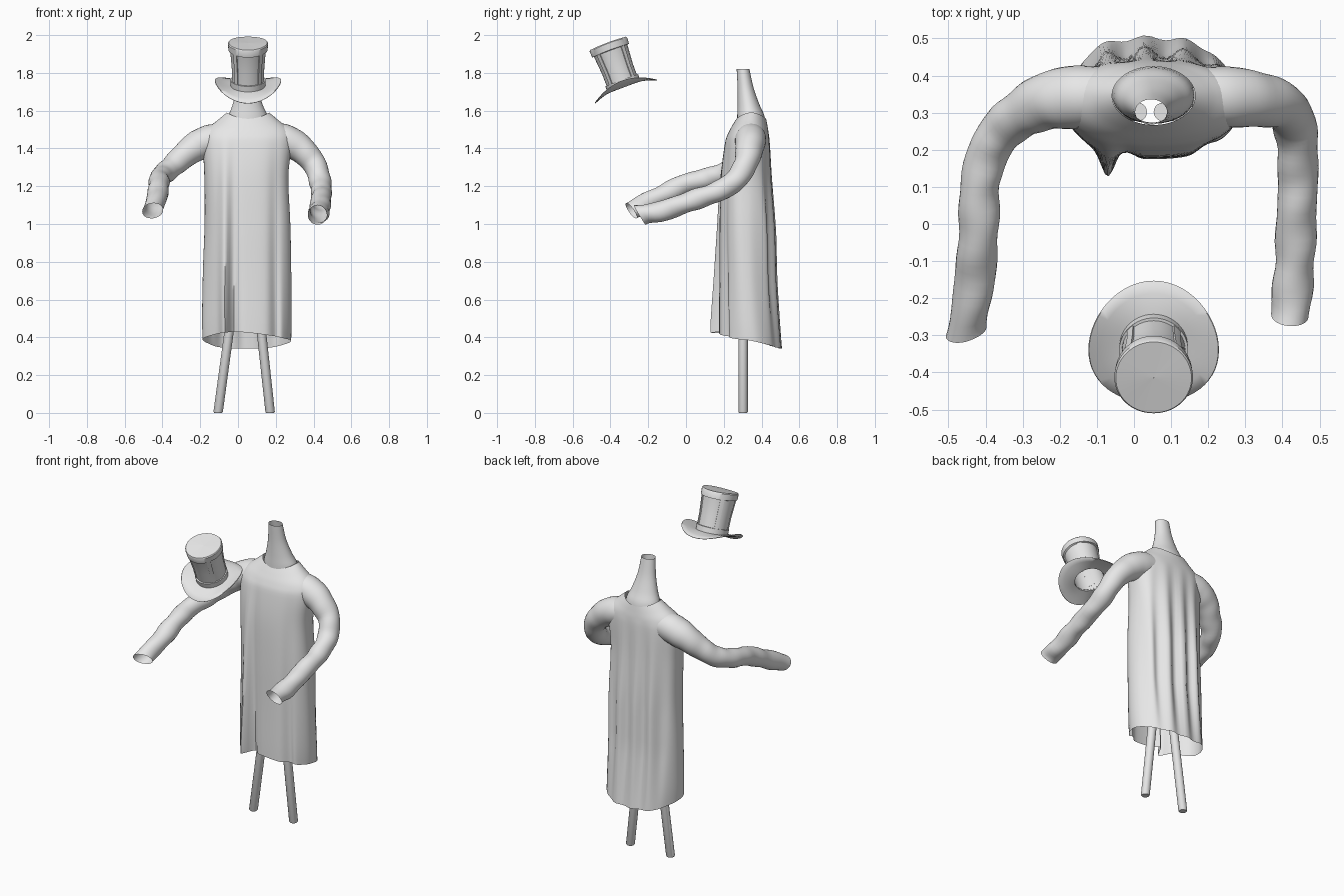
import bpy, math
from mathutils import Vector, Matrix

if "Cube" in bpy.data.objects:
    bpy.data.objects.remove(bpy.data.objects["Cube"])

TAU = 2 * math.pi
grey = bpy.data.materials.new("plain_grey")
grey.diffuse_color = (0.8, 0.8, 0.8, 1)
grey.use_nodes = True
grey.node_tree.nodes["Principled BSDF"].inputs["Base Color"].default_value = grey.diffuse_color


def add_mesh(name, verts, faces, angle=40):
    me = bpy.data.meshes.new(name)
    me.from_pydata(verts, [], faces)
    me.materials.append(grey)
    ob = bpy.data.objects.new(name, me)
    bpy.context.collection.objects.link(ob)
    bpy.ops.object.select_all(action='DESELECT')
    ob.select_set(True)
    bpy.context.view_layer.objects.active = ob
    bpy.ops.object.shade_smooth_by_angle(angle=math.radians(angle))
    return ob


def loft(name, rings, caps=False, angle=40):
    """Skin a list of closed rings running upward (or along a path)."""
    n = len(rings[0])
    verts = [v for r in rings for v in r]
    faces = [(k * n + i, k * n + (i + 1) % n, (k + 1) * n + (i + 1) % n, (k + 1) * n + i)
             for k in range(len(rings) - 1) for i in range(n)]
    if caps:
        faces.append(tuple(reversed(range(n))))
        faces.append(tuple(range(len(verts) - n, len(verts))))
    return add_mesh(name, verts, faces, angle)


def spline(keys, steps):
    """Catmull-Rom through rows of numbers."""
    out = []
    last = len(keys) - 1
    for k in range(last):
        a, b, c, d = (keys[max(0, min(last, j))] for j in (k - 1, k, k + 1, k + 2))
        for s in range(steps):
            t = s / steps
            out.append([0.5 * (2 * q + (r - p) * t + (2 * p - 5 * q + 4 * r - u) * t * t
                               + (3 * q - p - 3 * r + u) * t ** 3)
                        for p, q, r, u in zip(a, b, c, d)])
    return out + [list(keys[-1])]


def bell(v, centre, width):
    return math.exp(-((v - centre) / width) ** 2)


def power(v, e):
    return math.copysign(abs(v) ** e, v)


# Robe: rows are z, centre x, half width, front y, back y
robe_keys = [
    (0.385, 0.047, 0.226, 0.175, 0.480),
    (0.50, 0.047, 0.229, 0.175, 0.475),
    (0.75, 0.048, 0.228, 0.177, 0.467),
    (1.00, 0.050, 0.224, 0.178, 0.460),
    (1.25, 0.044, 0.222, 0.185, 0.448),
    (1.42, 0.050, 0.235, 0.205, 0.442),
    (1.495, 0.053, 0.222, 0.225, 0.437),
    (1.55, 0.053, 0.160, 0.248, 0.430),
    (1.59, 0.053, 0.112, 0.267, 0.424)]
rings = []
for z, cx, hw, yf, yb in spline(robe_keys, 5):
    t = max(0, min(1, (1.5 - z) / 1.1))          # folds deepen toward the hem
    neck = max(0, (z - 1.45) / 0.14)
    hem = max(0, 1 - (z - 0.385) / 0.3)
    ring = []
    for i in range(112):
        a = TAU * i / 112
        c, s = math.cos(a), math.sin(a)
        e = 0.82 if z < 1.45 else 0.82 + 0.18 * neck
        x = cx + hw * power(c, e)
        y = (yf + yb) / 2 + (yb - yf) / 2 * power(s, e)
        w = abs(s)
        if s < 0:    # front placket fold and side grooves
            y -= 0.068 * t * bell(x, -0.072, 0.026) * w
            y += t * w * (0.03 * bell(x, -0.02, 0.022) + 0.035 * bell(x, 0.20, 0.03))
        else:        # back pleats
            y += 0.016 * min(1, 2 * t) * w * math.cos((x - 0.03) * TAU / 0.105) * (1 - 0.6 * hem)
            y += 0.022 * hem * w
        x += 0.009 * t * abs(c) * math.sin(5 * a + 2.5 * z)
        lean = -0.045 * s * hem - 0.025 * max(0, -s) * max(0, x) / 0.25 * hem
        ring.append(Vector((x, y, z + lean - 0.033 * neck * s * s)))
    rings.append(ring)
loft("robe", rings, angle=60)

# Neck: open tapering stem
neck_keys = [
    (1.50, 0.053, 0.112, 0.270, 0.424),
    (1.57, 0.053, 0.104, 0.271, 0.416),
    (1.63, 0.051, 0.080, 0.273, 0.390),
    (1.72, 0.048, 0.055, 0.273, 0.358),
    (1.82, 0.046, 0.043, 0.268, 0.336)]
loft("neck", [[Vector((cx + hw * math.cos(TAU * i / 32),
                       (yf + yb) / 2 + (yb - yf) / 2 * math.sin(TAU * i / 32), z))
               for i in range(32)] for z, cx, hw, yf, yb in spline(neck_keys, 4)])


# Sleeves: rows are x, y, z, radius; ends stay open
def sleeve(name, keys, phase):
    path = spline(keys, 6)
    pts = [Vector(p[:3]) for p in path]
    normal = Vector((0, 0, 1))
    out = []
    for k, p in enumerate(pts):
        tan = (pts[min(k + 1, len(pts) - 1)] - pts[max(k - 1, 0)]).normalized()
        normal = (normal - tan * normal.dot(tan)).normalized()
        side = tan.cross(normal)
        u = k / (len(pts) - 1)
        cuff = max(0, (u - 0.88) / 0.12)
        ring = []
        for i in range(28):
            a = TAU * i / 28
            r = path[k][3] * (1 + 0.05 * u * math.sin(2 * a + k * 0.9 + phase)
                              + 0.03 * u * math.sin(k * 1.3 + phase))
            q = p + r * (normal * math.sin(a) + side * math.cos(a))
            q += tan * cuff * 0.022 * math.sin(a + phase)   # slanted cuff
            ring.append(q)
        out.append(ring)
    return loft(name, out, angle=60)


sleeve("left_sleeve", [
    (-0.06, 0.345, 1.455, 0.075), (-0.15, 0.342, 1.440, 0.085), (-0.23, 0.332, 1.405, 0.078),
    (-0.305, 0.295, 1.345, 0.065), (-0.37, 0.235, 1.285, 0.058), (-0.412, 0.13, 1.247, 0.054),
    (-0.418, 0.0, 1.212, 0.054), (-0.428, -0.14, 1.145, 0.054), (-0.452, -0.29, 1.070, 0.050)], 0.6)
sleeve("right_sleeve", [
    (0.15, 0.345, 1.460, 0.075), (0.25, 0.342, 1.445, 0.082), (0.335, 0.335, 1.395, 0.074),
    (0.405, 0.315, 1.315, 0.062), (0.435, 0.255, 1.225, 0.058), (0.442, 0.15, 1.165, 0.054),
    (0.438, 0.02, 1.120, 0.054), (0.432, -0.12, 1.070, 0.054), (0.420, -0.245, 1.048, 0.052)], 1.2)

# Legs: two splayed poles reaching up inside the robe
for name, foot, top in (("left_leg", -0.105, 0.010), ("right_leg", 0.170, 0.078)):
    loft(name, [[Vector((x + r * math.cos(TAU * i / 20), 0.302 + r * math.sin(TAU * i / 20), z))
                 for i in range(20)]
                for x, z, r in ((foot, 0, 0.021), (foot, 0.006, 0.025), (top, 0.85, 0.025))], caps=True)

# Top hat, built upright and then tipped forward
tip = Matrix.Translation((0.053, -0.328, 1.728)) @ Matrix.Rotation(math.radians(20.5), 4, 'X')


def lathe(name, profile, angle=35):
    out = []
    for r, z in profile:
        ring = []
        for i in range(56):
            x, y = r * math.cos(TAU * i / 56), r * math.sin(TAU * i / 56)
            curl = max(0, (r - 0.085) / 0.09) ** 1.5        # saddle-shaped brim
            lift = 0.03 * curl * (x * x - y * y) / (r * r)
            ring.append(Vector((x, y, z + lift)))
        out.append(ring)
    ob = loft(name, out, angle=angle)
    ob.matrix_world = tip
    return ob


lathe("hat_brim", [(0.085, -0.004), (0.11, -0.004), (0.145, -0.003), (0.174, -0.002), (0.176, 0.001),
                   (0.174, 0.004), (0.145, 0.004), (0.11, 0.004), (0.085, 0.005)], 60)
lathe("hat_crown", [(0.085, -0.004), (0.086, 0.10), (0.094, 0.20), (0.100, 0.232)])
lathe("hat_base_band", [(0.084, 0.004), (0.092, 0.004), (0.093, 0.036), (0.085, 0.036)])
lathe("hat_top", [(0.093, 0.203), (0.104, 0.205), (0.106, 0.240), (0.102, 0.246), (0.001, 0.246)])

# Four upright ribs framing the crown panels
for q in range(4):
    ribs = []
    for r, z in ((0.085, 0.03), (0.086, 0.10), (0.094, 0.205)):
        arc = [TAU * (q + 0.5) / 4 + math.radians(d) for d in (-7, -2.5, 2.5, 7)]
        ribs.append([Vector(((r + 0.006) * math.cos(a), (r + 0.006) * math.sin(a), z)) for a in arc]
                    + [Vector(((r - 0.001) * math.cos(a), (r - 0.001) * math.sin(a), z))
                       for a in reversed(arc)])
    loft("hat_rib_%d" % (q + 1), ribs, caps=True, angle=35).matrix_world = tip
